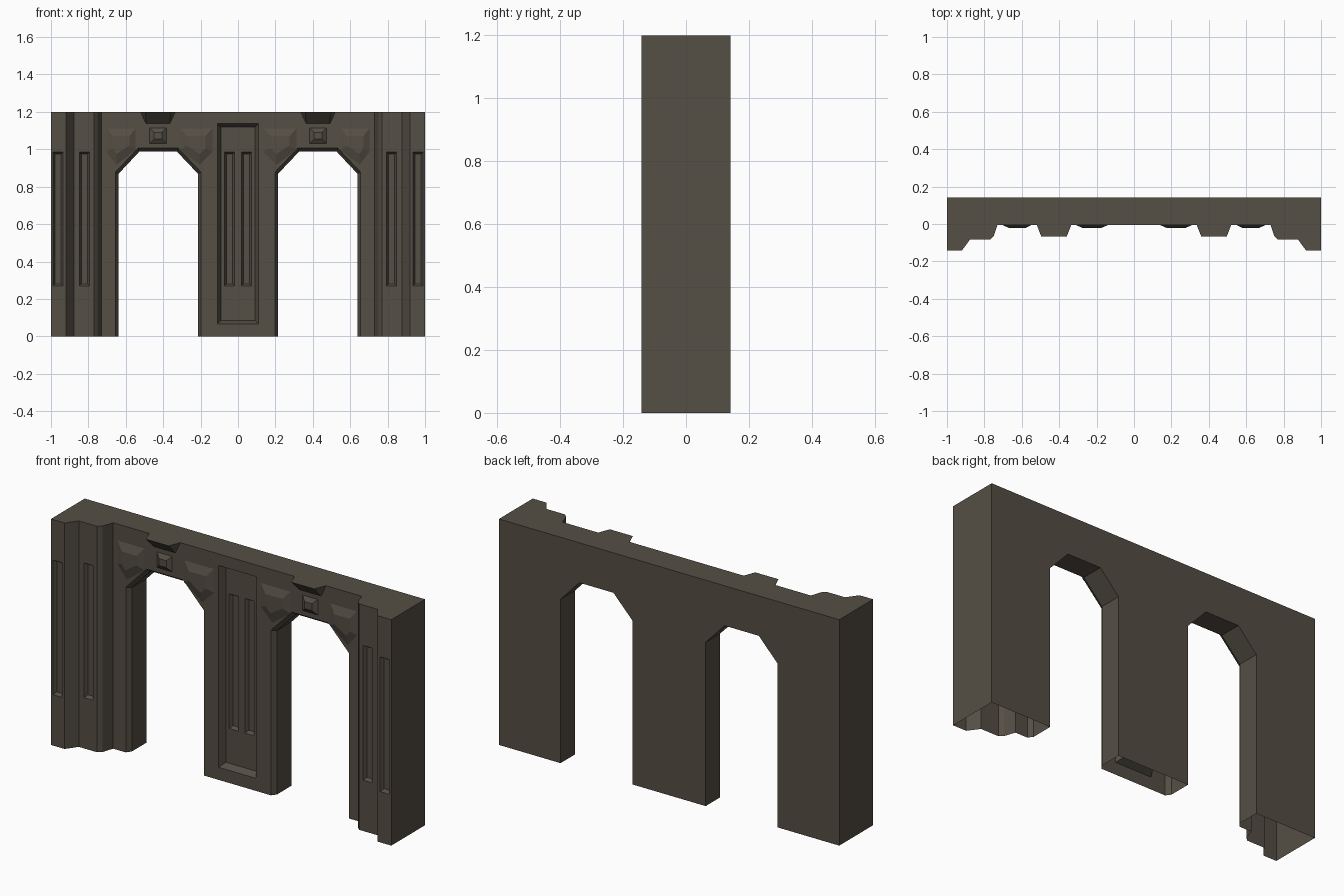
import bpy
import bmesh

cube = bpy.data.objects.get("Cube")
if cube:
    bpy.data.objects.remove(cube, do_unlink=True)

stone = bpy.data.materials.new("dark warm stone")
stone.use_nodes = True
COLOUR = (0.089, 0.077, 0.058, 1)
stone.diffuse_color = COLOUR
stone.node_tree.nodes["Principled BSDF"].inputs["Base Color"].default_value = COLOUR

FRONT, BACK, TOP = -0.005, 0.142, 1.2


def loft(name, rings):
    """Closed solid through matching rings of points."""
    bm = bmesh.new()
    loops = [[bm.verts.new(p) for p in ring] for ring in rings]
    n = len(loops[0])
    for a, b in zip(loops, loops[1:]):
        for i in range(n):
            j = (i + 1) % n
            bm.faces.new((a[i], a[j], b[j], b[i]))
    bm.faces.new(loops[0])
    bm.faces.new(loops[-1])
    bmesh.ops.recalc_face_normals(bm, faces=bm.faces)
    mesh = bpy.data.meshes.new(name)
    bm.to_mesh(mesh)
    bm.free()
    mesh.materials.append(stone)
    obj = bpy.data.objects.new(name, mesh)
    bpy.context.collection.objects.link(obj)
    return obj


def at_y(outline, y):
    return [(x, y, z) for x, z in outline]


def rect(x0, x1, z0, z1, inset=0):
    return [(x0 + inset, z0 + inset), (x1 - inset, z0 + inset),
            (x1 - inset, z1 - inset), (x0 + inset, z1 - inset)]


def combine(target, tool, operation):
    """Apply a boolean and remove its tool."""
    mod = target.modifiers.new("join", "BOOLEAN")
    mod.operation, mod.solver, mod.object = operation, "EXACT", tool
    graph = bpy.context.evaluated_depsgraph_get()
    mesh = bpy.data.meshes.new_from_object(target.evaluated_get(graph))
    target.modifiers.clear()
    target.data = mesh
    bpy.data.objects.remove(tool, do_unlink=True)


def recess(target, x0, x1, z0, z1, y, depth, slope):
    outer = rect(x0, x1, z0, z1)
    cutter = loft("recess_cutter", [at_y(outer, y - 0.01), at_y(outer, y),
                                    at_y(rect(x0, x1, z0, z1, slope), y + depth)])
    cutter.hide_render = True
    combine(target, cutter, "DIFFERENCE")


# Wall outline with two chamfered arch openings, widened by g
def wall_outline(g):
    arch = [(0.215 - g, 0), (0.215 - g, 0.87 + g * 0.4), (0.327 - g * 0.4, 0.988 + g),
            (0.527 + g * 0.4, 0.988 + g), (0.638 + g, 0.87 + g * 0.4), (0.638 + g, 0)]
    half = arch + [(1, 0), (1, TOP)]
    return half + [(-x, z) for x, z in reversed(half)]


wall = loft("arcade_wall", [at_y(wall_outline(0.018), FRONT),
                            at_y(wall_outline(0), 0.02),
                            at_y(wall_outline(0), BACK)])

# Stepped end piers, joined to the wall
pier_plan = [(0.73, 0.05), (0.73, FRONT), (0.75, -0.065), (0.77, -0.083),
             (0.877, -0.083), (0.92, -0.142), (1, -0.142), (1, 0.05)]
for s in (1, -1):
    pier = loft("pier", [[(s * x, y, z) for x, y in pier_plan] for z in (0, TOP)])
    combine(wall, pier, "UNION")

# Sunken centre panel and narrow slots
PANEL_DEPTH = 0.035
recess(wall, -0.11, 0.11, 0.067, 1.138, FRONT, PANEL_DEPTH, 0.018)
for centre, y in ((0.046, FRONT + PANEL_DEPTH), (0.82, -0.083), (0.962, -0.142)):
    for s in (1, -1):
        x = s * centre
        recess(wall, x - 0.027, x + 0.027, 0.27, 0.985, y, 0.018, 0.011)

# Open underside
bm = bmesh.new()
bm.from_mesh(wall.data)
under = [f for f in bm.faces if all(v.co.z < 0.001 for v in f.verts)]
bmesh.ops.delete(bm, geom=under, context="FACES")
bm.to_mesh(wall.data)
bm.free()

# Raised faceted ornaments and sloped brackets over each arch
outer_gem = ([(0.545, 1.115), (0.705, 1.115), (0.705, 0.985), (0.65, 0.915), (0.545, 0.995)],
             [(0.58, 1.07), (0.67, 1.07), (0.67, 1.005), (0.65, 0.975), (0.58, 1.02)])
inner_gem = ([(0.315, 1.115), (0.135, 1.115), (0.135, 0.985), (0.205, 0.915), (0.315, 0.995)],
             [(0.275, 1.07), (0.175, 1.07), (0.175, 1.005), (0.205, 0.975), (0.275, 1.02)])
key_gem = (rect(0.382, 0.474, 1.03, 1.115), rect(0.382, 0.474, 1.03, 1.115, 0.024))

bracket_top = [(0.333, 0), (0.36, -0.068), (0.495, -0.068), (0.522, 0)]
bracket_foot = [(0.36, 0), (0.365, -0.006), (0.49, -0.006), (0.495, 0)]

for side, s in (("left", 1), ("right", -1)):
    for part, (base, face) in (("outer_gem", outer_gem), ("inner_gem", inner_gem),
                               ("key_gem", key_gem)):
        loft(f"{side}_{part}", [at_y([(s * x, z) for x, z in base], FRONT + 0.001),
                                at_y([(s * x, z) for x, z in face], FRONT - 0.016)])
    loft(f"{side}_bracket", [[(s * x, y, TOP) for x, y in bracket_top],
                             [(s * x, y, 1.138) for x, y in bracket_foot]])
